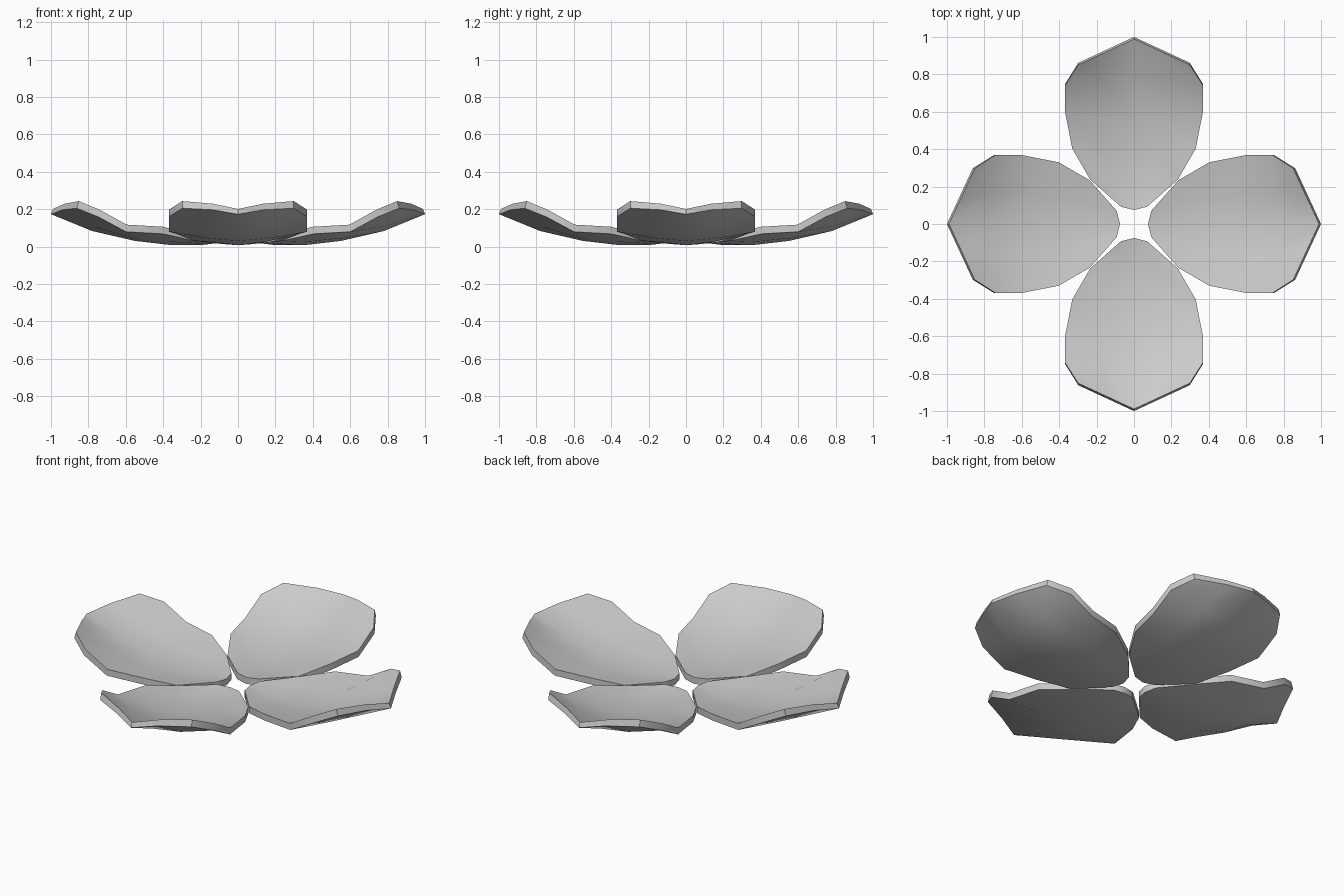
import bpy, bmesh, math
from mathutils import Matrix, Vector

if "Cube" in bpy.data.objects:
    bpy.data.objects.remove(bpy.data.objects["Cube"])

# Cross rows of one petal pointing +x, underside: centre (x, z), then edge (x, y, z), top-layer setback
ROWS = [
    (0.075, 0.022, 0.092, 0.070, 0.025, 0.000),
    (0.190, 0.009, 0.237, 0.234, 0.030, 0.000),
    (0.350, 0.007, 0.405, 0.330, 0.068, 0.002),
    (0.550, 0.030, 0.600, 0.368, 0.079, 0.004),
    (0.780, 0.083, 0.750, 0.368, 0.160, 0.008),
    (1.000, 0.173, 0.862, 0.298, 0.205, 0.011),
]
COLS = (-1, -0.45, 0, 0.45, 1)
THICK = 0.038


def row_points(row, top):
    cx, cz, ex, ey, ez, back = row
    tip = row is ROWS[-1]
    pts = []
    for t in COLS:
        a = abs(t)
        bend = a if tip or row is ROWS[0] else a ** 1.8
        lift = a ** (0.4 if tip else 1.5)
        h = THICK - (0.01 * (1 - a) if tip else 0)
        pts.append(Vector((cx + (ex - cx) * bend - (back if top else 0), ey * t,
                           cz + (ez - cz) * lift + (h if top else 0))))
    return pts


def petal(name, angle):
    bm = bmesh.new()
    low = [[bm.verts.new(p) for p in row_points(r, False)] for r in ROWS]
    up = [[bm.verts.new(p) for p in row_points(r, True)] for r in ROWS]
    n, m = len(ROWS), len(COLS)
    # Upper and lower skins
    for g in (low, up):
        for i in range(n - 1):
            for j in range(m - 1):
                bm.faces.new((g[i][j], g[i + 1][j], g[i + 1][j + 1], g[i][j + 1]))
    # Rim joining the two skins
    loop = [(0, j) for j in range(m)] + [(i, m - 1) for i in range(1, n)]
    loop += [(n - 1, j) for j in range(m - 2, -1, -1)] + [(i, 0) for i in range(n - 2, 0, -1)]
    for (a, b), (c, d) in zip(loop, loop[1:] + loop[:1]):
        bm.faces.new((low[a][b], low[c][d], up[c][d], up[a][b]))
    bmesh.ops.recalc_face_normals(bm, faces=bm.faces)
    bm.transform(Matrix.Rotation(angle, 4, 'Z'))
    mesh = bpy.data.meshes.new(name)
    bm.to_mesh(mesh)
    bm.free()
    ob = bpy.data.objects.new(name, mesh)
    bpy.context.collection.objects.link(ob)
    bpy.ops.object.select_all(action='DESELECT')
    ob.select_set(True)
    bpy.context.view_layer.objects.active = ob
    bpy.ops.object.shade_smooth_by_angle(angle=math.radians(35))


# Four petals around the centre
for k, side in enumerate(("right", "back", "left", "front")):
    petal("petal_" + side, k * math.pi / 2)
